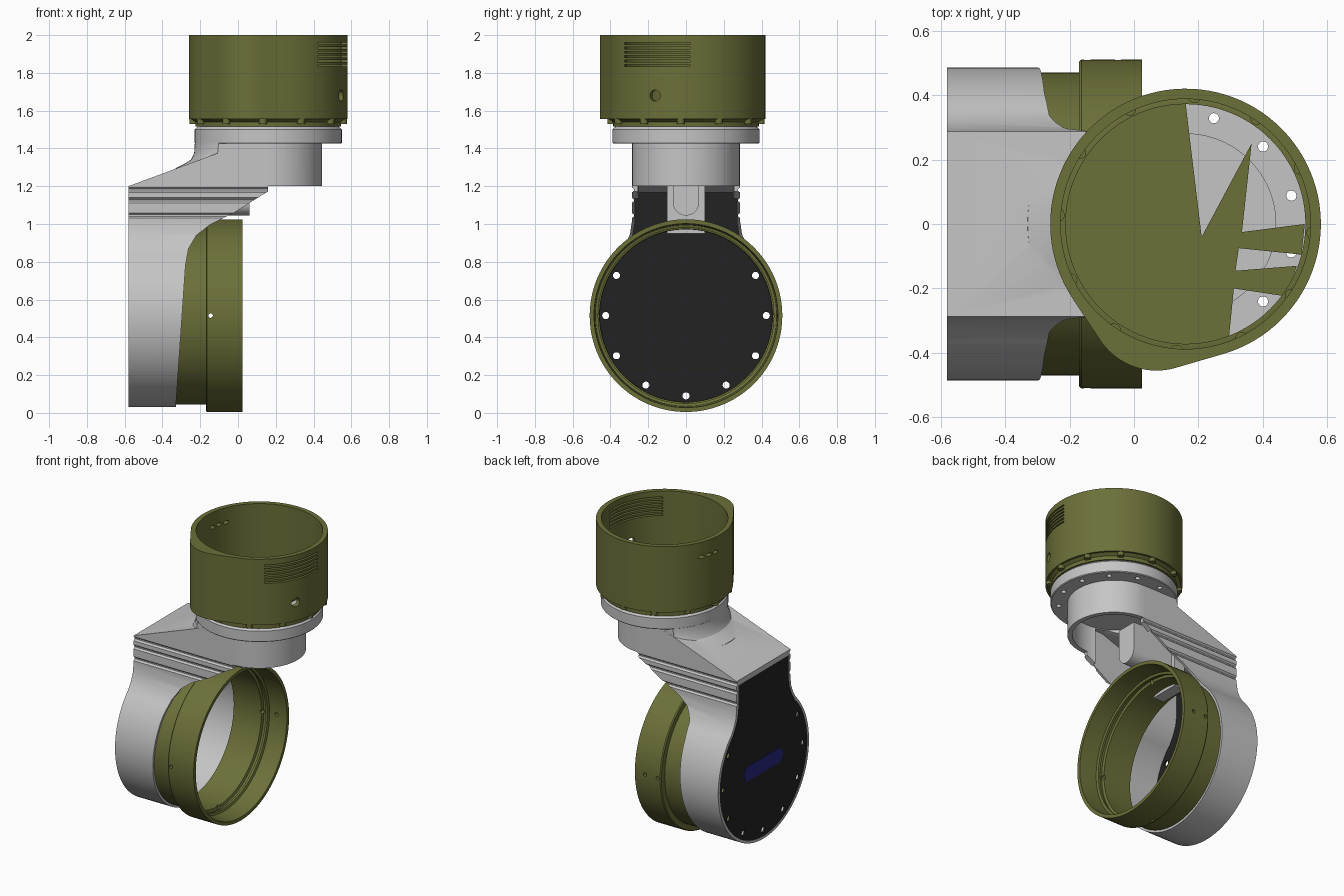
import bpy, bmesh
from math import sin, cos, radians, pi
from mathutils import Matrix, Vector

if "Cube" in bpy.data.objects:
    bpy.data.objects.remove(bpy.data.objects["Cube"])

NECK_X = 0.16      # vertical axis of neck and cup
HUB_Z = 0.515      # height of the horizontal axis of the lower ring


def material(name, rgb):
    m = bpy.data.materials.new(name)
    m.use_nodes = True
    m.diffuse_color = (*rgb, 1)
    bsdf = m.node_tree.nodes["Principled BSDF"]
    bsdf.inputs["Base Color"].default_value = (*rgb, 1)
    bsdf.inputs["Roughness"].default_value = 0.6
    return m


olive = material("olive green", (0.15, 0.16, 0.04))
grey = material("light grey", (0.56, 0.56, 0.56))
black = material("black", (0.016, 0.016, 0.017))
blue = material("dark blue", (0.02, 0.02, 0.22))


def to_object(name, bm):
    bmesh.ops.remove_doubles(bm, verts=bm.verts, dist=1e-5)
    bmesh.ops.recalc_face_normals(bm, faces=bm.faces)
    me = bpy.data.meshes.new(name)
    bm.to_mesh(me)
    bm.free()
    ob = bpy.data.objects.new(name, me)
    bpy.context.collection.objects.link(ob)
    return ob


def prism(name, pts, axis, lo, hi):
    """Extrude a 2D outline along an axis."""
    def place(p, d):
        return {"x": (d, *p), "y": (p[0], d, p[1]), "z": (*p, d)}[axis]
    bm = bmesh.new()
    a = [bm.verts.new(place(p, lo)) for p in pts]
    b = [bm.verts.new(place(p, hi)) for p in pts]
    bm.faces.new(a)
    bm.faces.new(b)
    for i in range(len(pts)):
        j = (i + 1) % len(pts)
        bm.faces.new((a[i], a[j], b[j], b[i]))
    return to_object(name, bm)


def lathe(name, profile, axis, n=96):
    """Spin a closed (radius, height) profile about the neck or hub axis."""
    bm = bmesh.new()
    rings = []
    for k in range(n):
        c, s = cos(2 * pi * k / n), sin(2 * pi * k / n)
        rings.append([bm.verts.new((NECK_X + r * c, r * s, h) if axis == "z"
                                   else (h, r * c, HUB_Z + r * s)) for r, h in profile])
    for k in range(n):
        p, q = rings[k], rings[(k + 1) % n]
        for i in range(len(profile)):
            j = (i + 1) % len(profile)
            if profile[i][0] or profile[j][0]:
                bm.faces.new((p[i], p[j], q[j], q[i]))
    return to_object(name, bm)


def arc(cx, cy, r, a0=0, a1=360, n=24):
    full = a1 - a0 == 360
    return [(cx + r * cos(radians(a0 + (a1 - a0) * i / n)),
             cy + r * sin(radians(a0 + (a1 - a0) * i / n))) for i in range(n if full else n + 1)]


def box(a, b, c, d):
    return [(a, c), (b, c), (b, d), (a, d)]


def capsule(cx, cy, half, r):
    return arc(cx + half, cy, r, -90, 90, 10) + arc(cx - half, cy, r, 90, 270, 10)


def combine(ob, op, others):
    """Apply booleans and discard the cutters."""
    for o in others:
        m = ob.modifiers.new("bool", "BOOLEAN")
        m.operation, m.solver, m.object = op, "EXACT", o
        o.hide_render = True
    dg = bpy.context.evaluated_depsgraph_get()
    me = bpy.data.meshes.new_from_object(ob.evaluated_get(dg))
    ob.modifiers.clear()
    ob.data = me
    for o in others:
        bpy.data.objects.remove(o)
    return ob


def around_neck(ob, deg):
    ob.data.transform(Matrix.Translation((NECK_X, 0, 0)) @ Matrix.Rotation(radians(deg), 4, "Z"))
    return ob


def finish(ob, mat):
    ob.data.materials.clear()
    ob.data.materials.append(mat)
    for p in ob.data.polygons:
        p.material_index = 0
    bpy.ops.object.select_all(action="DESELECT")
    ob.select_set(True)
    bpy.context.view_layer.objects.active = ob
    bpy.ops.object.shade_smooth_by_angle(angle=radians(28))


def housing_outline(inset, top, grooves=False):
    """Round housing that narrows into a straight neck, in (y, z)."""
    w = 0.287 - inset
    half = arc(0, HUB_Z, 0.485 - inset, -90, 45, 36)
    half += [(0.316 - inset, 0.90), (0.296 - inset, 0.95), (w, 1.01)]
    if grooves:
        for z in (1.045, 1.125, 1.18):
            half += [(w, z - 0.014), (w - 0.011, z - 0.004), (w - 0.011, z + 0.004), (w, z + 0.014)]
    half.append((w, top))
    return half + [(-y, z) for y, z in reversed(half[1:])]


# Grey arm: housing, neck, flange and the blend between them
arm = prism("arm_housing", housing_outline(0, 1.5, True), "x", -0.58, 0.3)
side = [(-0.58, 0.02), (-0.33, 0.02), (-0.278, 0.78), (-0.262, 0.87), (-0.22, 0.94),
        (-0.15, 0.995), (-0.02, 1.06), (0.13, 1.155), (0.16, 1.172), (0.16, 1.43),
        (0.04, 1.43), (-0.58, 1.2)]
combine(arm, "INTERSECT", [prism("cut", side, "y", -0.7, 0.7)])
blend = lathe("blend", [(0, 1.25), (0.5, 1.25), (0.49, 1.295), (0.45, 1.315), (0.41, 1.34),
                        (0.392, 1.375), (0.388, 1.44), (0, 1.44)], "z")
combine(blend, "INTERSECT", [prism("cut", box(-0.6, 0.1, -0.286, 0.286), "z", 1, 1.6)])
neck = prism("neck", arc(NECK_X, 0, 0.285, n=72), "z", 1.2, 1.44)
flange = lathe("flange", [(0, 1.425), (0.385, 1.425), (0.39, 1.43), (0.39, 1.5), (0.375, 1.515),
                          (0.28, 1.515), (0.28, 1.45), (0, 1.45)], "z")
combine(arm, "UNION", [blend, neck, flange])

# Hollow inside, open along the sloping underside
cavity = prism("cavity", housing_outline(0.017, 1.5), "x", -0.6, 0.1)
inner = [(-0.7, -0.1), (0.5, -0.1), (0.5, 1.38), (0.03, 1.38), (-0.57, 1.166), (-0.7, 1.166)]
combine(cavity, "INTERSECT", [prism("cut", inner, "y", -0.7, 0.7)])
cutters = [cavity, prism("cut", arc(NECK_X, 0, 0.255, n=64), "z", 1.1, 1.385)]
for k in range(12):
    a = radians(15 + 30 * k)
    cutters.append(prism("cut", arc(NECK_X + 0.34 * cos(a), 0.34 * sin(a), 0.016, n=12), "z", 1.4, 1.6))
combine(arm, "DIFFERENCE", cutters)
finish(arm, grey)

# Inner rib and rounded boss under the neck
rib = prism("inner_rib", box(-0.1, 0.1, 0.95, 1.29), "x", -0.32, -0.24)
finish(rib, grey)
boss = prism("inner_boss", arc(0, 1.115, 0.07, 180, 360, 16) + [(0.07, 1.3), (-0.07, 1.3)],
             "x", -0.25, 0.06)
finish(boss, grey)

# Black cover plate with bolt holes, and its label
cover = prism("cover_plate", housing_outline(0.014, 1.185), "x", -0.578, -0.566)
holes = []
for k in range(-4, 5):
    a = radians(30 * k)
    holes.append(prism("cut", arc(0.425 * sin(a), HUB_Z - 0.425 * cos(a), 0.019, n=14), "x", -0.7, -0.5))
finish(combine(cover, "DIFFERENCE", holes), black)
finish(prism("cover_label", capsule(0, 0.53, 0.155, 0.05), "x", -0.581, -0.577), blue)

# Lower ring with a stepped wall and small radial holes
ring = lathe("lower_ring", [(0.47, -0.35), (0.47, -0.17), (0.505, -0.17), (0.51, -0.163),
                            (0.51, 0.025), (0.487, 0.025), (0.48, -0.1), (0.465, -0.105),
                            (0.465, -0.12), (0.475, -0.125), (0.475, -0.14), (0.458, -0.145),
                            (0.455, -0.35)], "x")
dot = arc(-0.145, HUB_Z, 0.012, n=12)
holes = [prism("cut", dot, "y", -0.7, 0.7),
         prism("cut", arc(-0.05, HUB_Z, 0.012, n=12), "y", 0.3, 0.7),
         prism("cut", arc(-0.145, 0, 0.012, n=12), "z", -0.2, 1.04)]
finish(combine(ring, "DIFFERENCE", holes), olive)

# Upper cup: round wall with a bulge at the front right
cup_outline = arc(NECK_X, 0, 0.42, -74, 213, 80) + arc(0.07, -0.245, 0.21, 214, 285, 20)
cup = prism("upper_cup", cup_outline, "z", 1.555, 2.0)
cutters = [prism("cut", arc(NECK_X, 0, 0.388, n=96), "z", 1.4, 2.1),
           around_neck(prism("cut", arc(0, 1.68, 0.03, n=20), "x", 0.3, 0.6), -23)]
for k in range(6):
    z = 1.84 + 0.023 * k
    cutters.append(around_neck(prism("cut", box(-0.19, 0.19, z - 0.005, z + 0.005), "x", 0.28, 0.6), -24))
for y in (-0.055, 0, 0.055):
    cutters.append(around_neck(prism("cut", capsule(y, 1.9, 0.01, 0.01), "x", 0.3, 0.6), 165))
finish(combine(cup, "DIFFERENCE", cutters), olive)

# Narrower foot of the cup and its ring of small bolts
foot = lathe("cup_foot", [(0.386, 1.515), (0.386, 1.54), (0.41, 1.557), (0.388, 1.565),
                          (0.372, 1.565), (0.372, 1.515)], "z")
finish(foot, olive)
for k in range(12):
    a = radians(30 * k - 4)
    bolt = prism("cup_bolt", arc(NECK_X + 0.397 * cos(a), 0.397 * sin(a), 0.021, n=14), "z", 1.53, 1.57)
    finish(bolt, olive)

# Cup floor with pointed openings on one side
floor = arc(NECK_X, 0, 0.376, 90, 291, 60)
floor += [(0.31, -0.2), (0.475, -0.225)]
floor += [(0.505, -0.13), (0.315, -0.145), (0.325, -0.075), (0.52, -0.095)]
floor += [(0.53, 0), (0.335, -0.025), (0.365, 0.25), (0.21, -0.04)]
finish(prism("cup_floor", floor, "z", 1.535, 1.543), olive)
